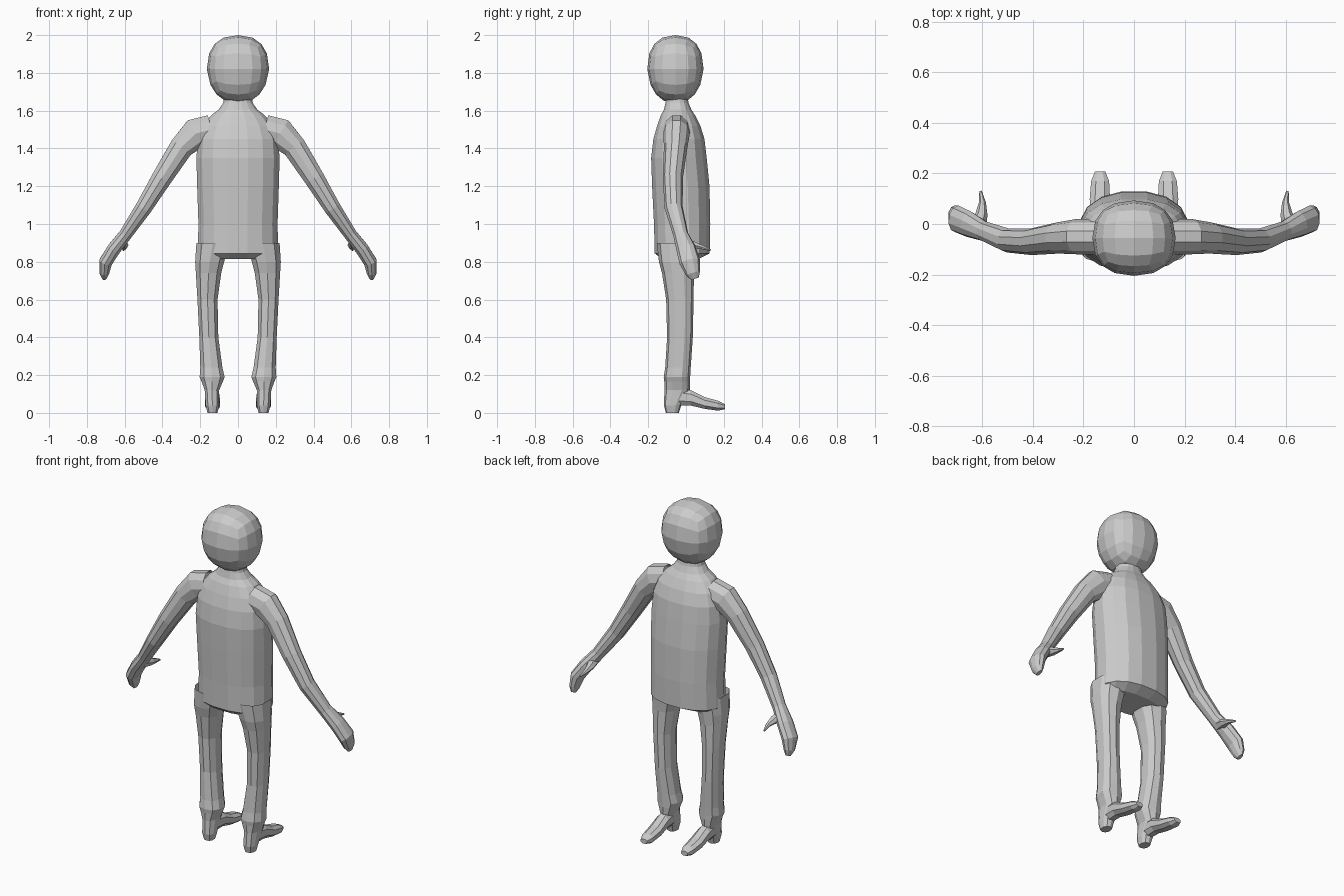
import bpy, bmesh
from math import sin, cos, tau
from mathutils import Vector


def make_object(name, bm, mirror=False):
    bmesh.ops.recalc_face_normals(bm, faces=bm.faces)
    mesh = bpy.data.meshes.new(name)
    bm.to_mesh(mesh)
    bm.free()
    obj = bpy.data.objects.new(name, mesh)
    bpy.context.collection.objects.link(obj)
    if mirror:
        mod = obj.modifiers.new("mirror", 'MIRROR')
        mod.use_mirror_merge = False
    return obj


def loft(name, rings, ref, sides=10, axis=None, power=1.0, caps=(False, True), mirror=False):
    """Rings are (centre, half size across ref, half size along ref)."""
    bm = bmesh.new()
    ref = Vector(ref)
    pts = [Vector(r[0]) for r in rings]
    loops = []
    for i, (c, a, b) in enumerate(rings):
        t = Vector(axis) if axis else pts[min(i + 1, len(pts) - 1)] - pts[max(i - 1, 0)]
        t.normalize()
        u = ref.cross(t).normalized()
        v = t.cross(u)
        loop = []
        for k in range(sides):
            ang = tau * (k + 0.5) / sides
            cu, sv = cos(ang), sin(ang)
            cu = abs(cu) ** power * (1 if cu > 0 else -1)
            sv = abs(sv) ** power * (1 if sv > 0 else -1)
            loop.append(bm.verts.new(pts[i] + u * a * cu + v * b * sv))
        loops.append(loop)
    for lo, hi in zip(loops, loops[1:]):
        for k in range(sides):
            n = (k + 1) % sides
            bm.faces.new((lo[k], lo[n], hi[n], hi[k]))
    for use, loop in zip(caps, (loops[0], loops[-1])):
        if use:
            bm.faces.new(loop)
    return make_object(name, bm, mirror)


def upright(rows):
    """Rows of (z, x min, x max, y min, y max) to level rings."""
    return [(((x0 + x1) / 2, (y0 + y1) / 2, z), (x1 - x0) / 2, (y1 - y0) / 2)
            for z, x0, x1, y0, y1 in rows]


# Head: rounded cube
bm = bmesh.new()
bmesh.ops.create_cube(bm, size=2)
bmesh.ops.subdivide_edges(bm, edges=bm.edges[:], cuts=3, use_grid_fill=True)
for v in bm.verts:
    p = v.co.copy()
    p /= sum(abs(c) ** 2.35 for c in p) ** (1 / 2.35)
    taper = 1 - 0.1 * max(0, -p.z)
    v.co = (p.x * 0.165 * taper, p.y * 0.149 * taper - 0.056, 1.82 + p.z * 0.18)
make_object("head", bm)

# Torso with neck and overhanging hem
torso = [(0.815, 0.19, -0.13, 0.07), (0.845, 0.217, -0.168, 0.128), (1.0, 0.213, -0.172, 0.131),
         (1.2, 0.22, -0.182, 0.127), (1.35, 0.224, -0.187, 0.112), (1.45, 0.216, -0.175, 0.1),
         (1.52, 0.19, -0.155, 0.078), (1.575, 0.145, -0.135, 0.05), (1.605, 0.105, -0.118, 0.03),
         (1.64, 0.08, -0.11, 0.015), (1.665, 0.075, -0.105, 0.01)]
loft("torso", upright([(z, -w, w, y0, y1) for z, w, y0, y1 in torso]), (0, 1, 0),
     sides=16, axis=(0, 0, 1), power=0.88, caps=(True, False))

# Arms ending in mitten hands
loft("arms", [((0.14, -0.05, 1.5), 0.082, 0.07), ((0.225, -0.05, 1.478), 0.086, 0.07),
              ((0.3, -0.055, 1.405), 0.066, 0.062), ((0.405, -0.07, 1.24), 0.056, 0.053),
              ((0.5, -0.065, 1.085), 0.046, 0.048), ((0.595, -0.028, 0.945), 0.036, 0.04),
              ((0.655, 0.0, 0.87), 0.038, 0.052), ((0.7, 0.02, 0.8), 0.037, 0.055),
              ((0.708, 0.037, 0.74), 0.027, 0.039), ((0.708, 0.048, 0.71), 0.011, 0.021)],
     (0, 1, 0), mirror=True)

# Thumbs
loft("thumbs", [((0.62, -0.01, 0.9), 0.032, 0.036), ((0.603, 0.04, 0.888), 0.022, 0.024),
                ((0.6, 0.085, 0.877), 0.012, 0.014), ((0.607, 0.13, 0.862), 0.005, 0.005)],
     (1, 0, 0), sides=6, mirror=True)

# Legs with trouser cuff, ankle and heel
loft("legs", upright([(0.9, 0.04, 0.224, -0.155, 0.06), (0.8, 0.07, 0.23, -0.143, 0.048),
                      (0.74, 0.086, 0.226, -0.127, 0.042), (0.6, 0.106, 0.217, -0.105, 0.04),
                      (0.4, 0.102, 0.207, -0.1, 0.036), (0.24, 0.08, 0.202, -0.11, 0.025),
                      (0.19, 0.068, 0.206, -0.118, 0.022), (0.165, 0.078, 0.195, -0.115, 0.022),
                      (0.12, 0.098, 0.178, -0.114, 0.02), (0.04, 0.098, 0.173, -0.117, -0.025),
                      (0.0, 0.108, 0.163, -0.107, -0.038)]),
     (0, 1, 0), axis=(0, 0, -1), power=0.85, mirror=True)

# Feet pointing to +y
loft("feet", [((0.136, -0.04, 0.085), 0.05, 0.036), ((0.136, 0.025, 0.08), 0.044, 0.04),
              ((0.135, 0.1, 0.052), 0.033, 0.043), ((0.134, 0.17, 0.038), 0.028, 0.038),
              ((0.134, 0.207, 0.033), 0.014, 0.022)],
     (1, 0, 0), sides=8, axis=(0, 1, 0), power=0.85, mirror=True)
